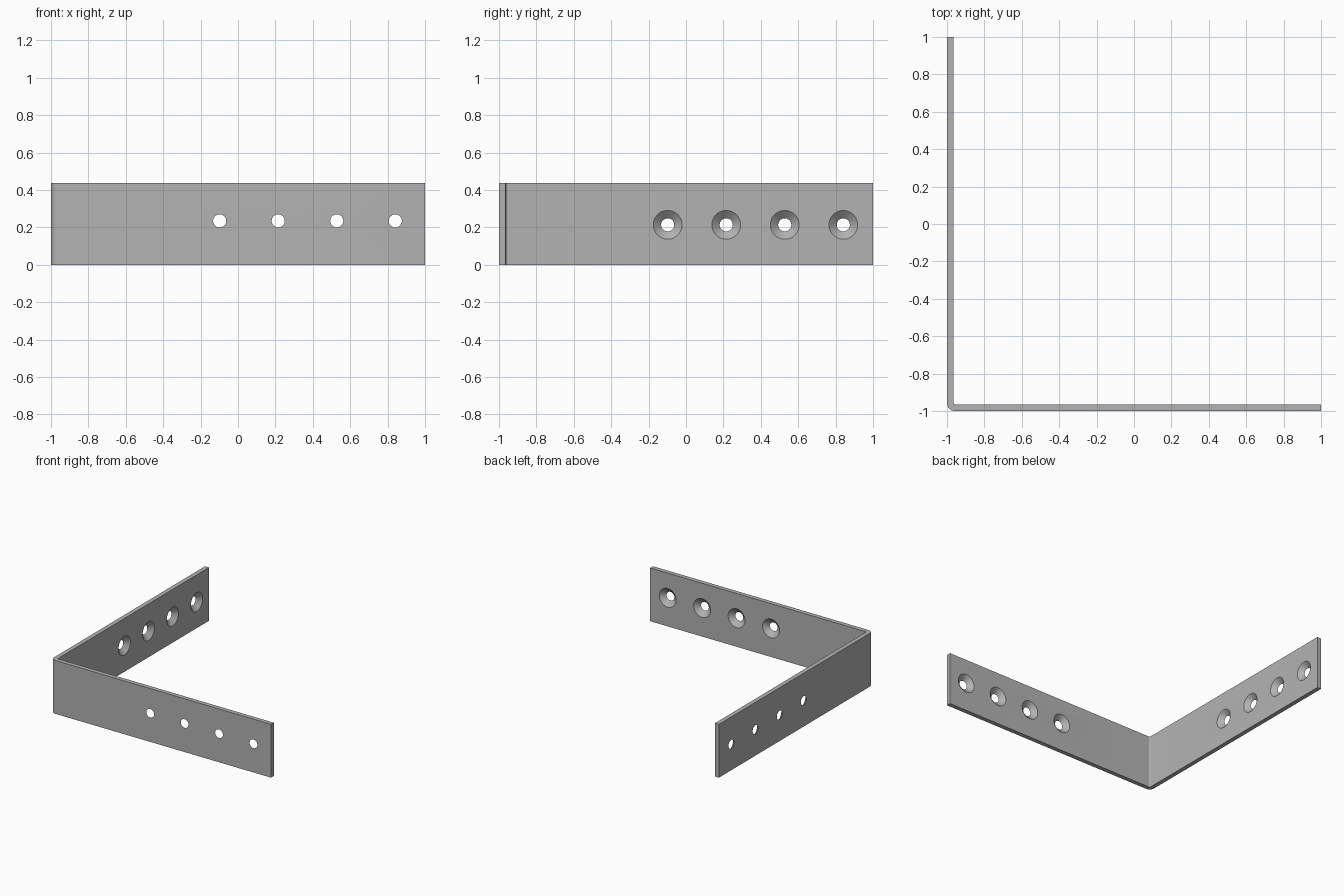
import bpy, bmesh, math
from mathutils import Matrix, Vector

cube = bpy.data.objects.get("Cube")
if cube:
    bpy.data.objects.remove(cube, do_unlink=True)

HEIGHT, THICK = 0.438, 0.036
R_OUT, R_IN = 0.042, 0.008
HOLE_R, SINK_R = 0.035, 0.077
HOLES = [-0.098 + 0.313 * i for i in range(4)]

steel = bpy.data.materials.new("grey steel")
steel.use_nodes = True
colour = (0.45, 0.45, 0.45, 1)
steel.diffuse_color = colour
steel.node_tree.nodes["Principled BSDF"].inputs["Base Color"].default_value = colour


def make_object(name, bm):
    bmesh.ops.recalc_face_normals(bm, faces=bm.faces)
    mesh = bpy.data.meshes.new(name)
    bm.to_mesh(mesh)
    bm.free()
    mesh.materials.append(steel)
    obj = bpy.data.objects.new(name, mesh)
    bpy.context.collection.objects.link(obj)
    return obj


def bend(centre, radius, start, end, steps=10):
    """Quarter arc around the bend, in plan."""
    angles = [math.radians(start + (end - start) * i / steps) for i in range(steps + 1)]
    return [(centre + radius * math.cos(a), centre + radius * math.sin(a)) for a in angles]


# Bent strip: L-shaped plan with rounded corner, extruded upwards
inner = -1 + THICK
plan = [(-1, 1)] + bend(-1 + R_OUT, R_OUT, 180, 270) + [(1, -1), (1, inner)]
plan += bend(inner + R_IN, R_IN, 270, 180) + [(inner, 1)]
bm = bmesh.new()
base = bm.faces.new([bm.verts.new((x, y, 0)) for x, y in plan])
top = bmesh.ops.extrude_face_region(bm, geom=[base])["geom"]
bmesh.ops.translate(bm, vec=(0, 0, HEIGHT),
                    verts=[v for v in top if isinstance(v, bmesh.types.BMVert)])
bracket = make_object("corner_bracket", bm)

# Countersunk holes: cones that widen towards the inside of each arm
over = 0.01
slope = (SINK_R - HOLE_R) / THICK
bm = bmesh.new()


def add_cone(position, axis):
    turn = Vector((0, 0, 1)).rotation_difference(Vector(axis)).to_matrix().to_4x4()
    bmesh.ops.create_cone(bm, cap_ends=True, segments=48,
                          radius1=HOLE_R - slope * over, radius2=SINK_R + slope * over,
                          depth=THICK + 2 * over, matrix=Matrix.Translation(position) @ turn)


for p in HOLES:
    add_cone((p, -1 + THICK / 2, 0.235), (0, 1, 0))
    add_cone((-1 + THICK / 2, p, 0.214), (1, 0, 0))
cutter = make_object("hole_cutter", bm)
cutter.hide_render = True

# Cut the holes, then drop the cutter
cut = bracket.modifiers.new("holes", "BOOLEAN")
cut.operation, cut.solver, cut.object = "DIFFERENCE", "EXACT", cutter
bpy.ops.object.select_all(action="DESELECT")
bracket.select_set(True)
bpy.context.view_layer.objects.active = bracket
bpy.ops.object.modifier_apply(modifier=cut.name)
bpy.data.objects.remove(cutter, do_unlink=True)
bpy.ops.object.shade_smooth_by_angle(angle=math.radians(30))
